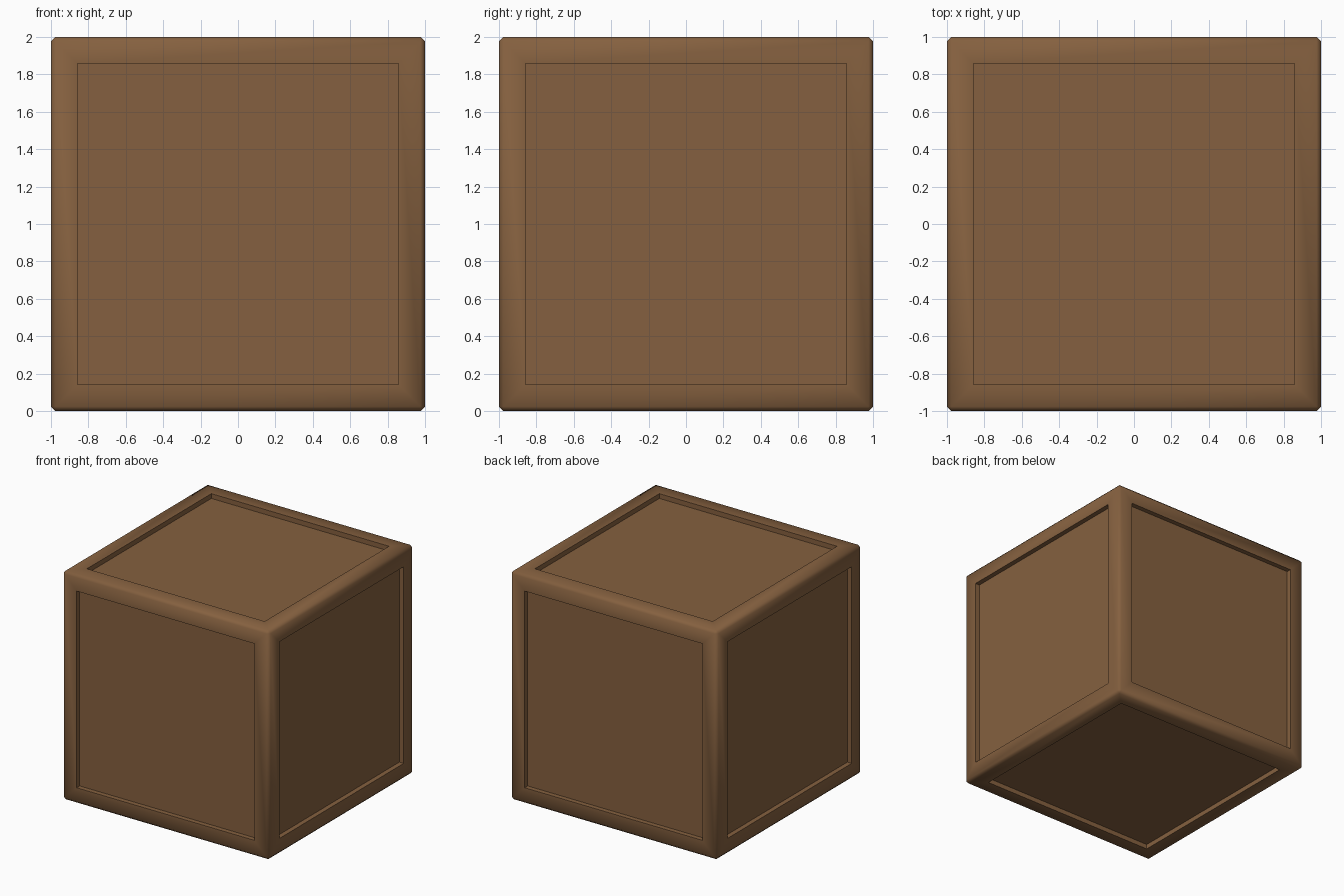
import bpy
import bmesh
import math

SIZE = 2.0
FRAME = 0.2      # width of the frame around each panel
RECESS = 0.042   # how far each panel is sunk
BEVEL = 0.024    # chamfer on the frame edges

default_cube = bpy.data.objects.get("Cube")
if default_cube:
    bpy.data.objects.remove(default_cube, do_unlink=True)


def make_material(name, rgb):
    mat = bpy.data.materials.new(name)
    mat.use_nodes = True
    colour = (*rgb, 1.0)
    mat.diffuse_color = colour
    mat.node_tree.nodes["Principled BSDF"].inputs["Base Color"].default_value = colour
    return mat


wood = make_material("brown wood", (0.235, 0.118, 0.05))

# Crate body: a cube with a sunken panel on every side
bm = bmesh.new()
bmesh.ops.create_cube(bm, size=SIZE)
panels = list(bm.faces)
outer_edges = list(bm.edges)
bmesh.ops.inset_individual(bm, faces=panels, thickness=FRAME)
rim_edges = {e for f in panels for e in f.edges}
bmesh.ops.inset_individual(bm, faces=panels, thickness=0.0, depth=-RECESS)

# The rim is the loop left at the outer surface, the panel edges lie deeper
half = SIZE / 2
rim_edges = [e for e in bm.edges
             if all(abs(max(map(abs, v.co)) - half) < 1e-4 for v in e.verts)
             and any(abs(abs(v.co[i]) - (half - FRAME)) < 1e-4
                     for v in e.verts for i in range(3))
             and len([f for f in e.link_faces
                      if max(map(abs, f.calc_center_median())) < half - 1e-3]) == 1]

# Chamfer the corners of the cube and the rim of each recess
bmesh.ops.bevel(bm, geom=outer_edges + rim_edges, offset=BEVEL,
                offset_type='OFFSET', segments=1, profile=0.5, affect='EDGES')
bmesh.ops.translate(bm, verts=bm.verts, vec=(0, 0, half))
bmesh.ops.recalc_face_normals(bm, faces=bm.faces)

mesh = bpy.data.meshes.new("crate")
bm.to_mesh(mesh)
bm.free()
mesh.materials.append(wood)
crate = bpy.data.objects.new("crate", mesh)
bpy.context.collection.objects.link(crate)

# Soft chamfers, crisp line where each panel meets the frame
bpy.ops.object.select_all(action='DESELECT')
crate.select_set(True)
bpy.context.view_layer.objects.active = crate
bpy.ops.object.shade_smooth_by_angle(angle=math.radians(60))
